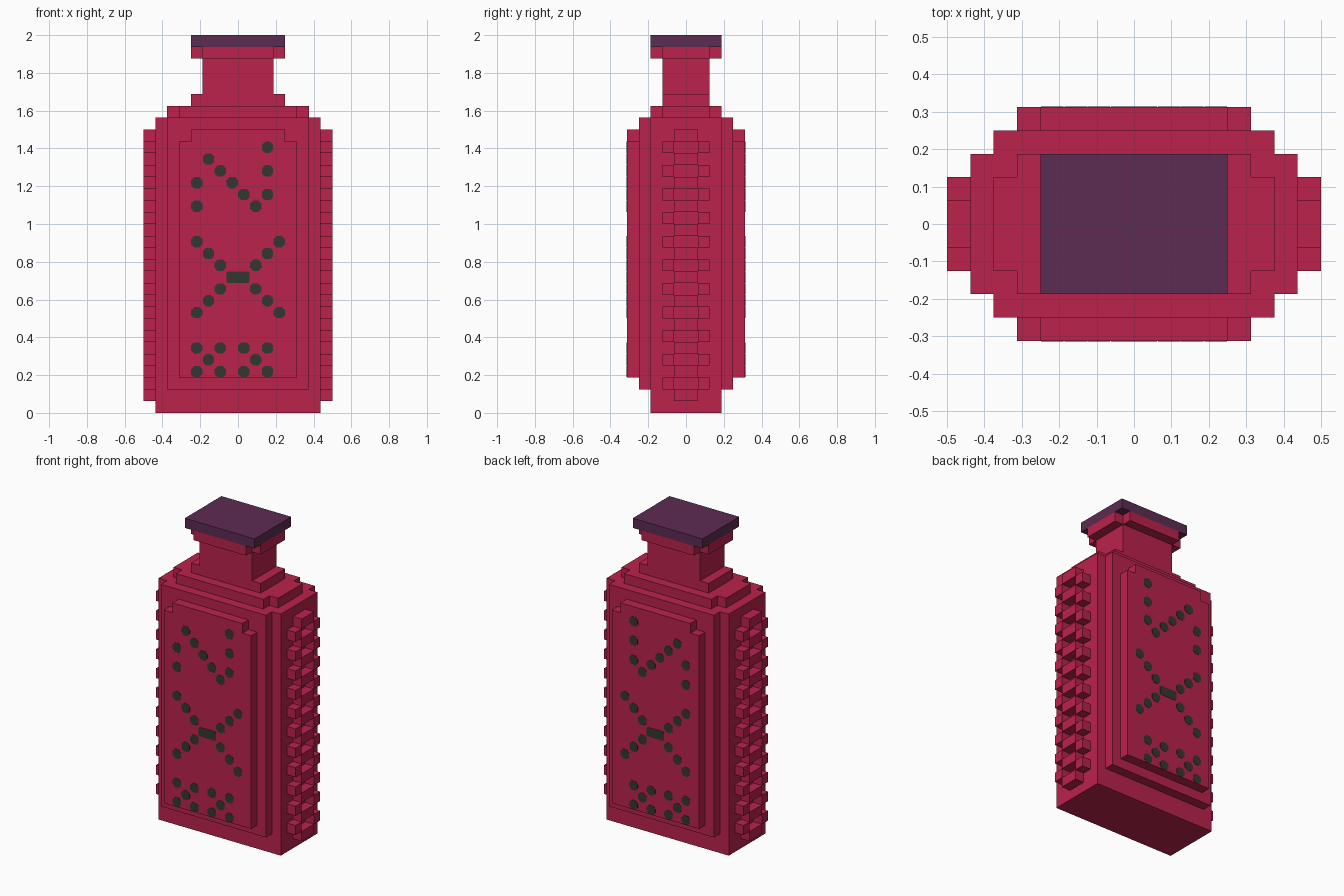
import bpy, bmesh
from mathutils import Vector

if "Cube" in bpy.data.objects:
    bpy.data.objects.remove(bpy.data.objects["Cube"])

U = 2 / 32  # one block


def material(name, rgb):
    m = bpy.data.materials.new(name)
    m.diffuse_color = (*rgb, 1)
    m.use_nodes = True
    m.node_tree.nodes["Principled BSDF"].inputs["Base Color"].default_value = m.diffuse_color
    return m


RED = material("crimson", (0.49, 0.016, 0.070))
PURPLE = material("dark plum", (0.107, 0.025, 0.084))
GREY = material("charcoal", (0.034, 0.037, 0.034))


def add_prism(bm, outline, axis, a, b):
    """Extrude a 2D outline (in blocks) from a to b along 'z', 'y' or 'x'."""
    def place(p, q, d):
        v = {'z': (p, q, d), 'y': (p, d, q), 'x': (d, p, q)}[axis]
        return Vector(v) * U
    low = [bm.verts.new(place(p, q, a)) for p, q in outline]
    high = [bm.verts.new(place(p, q, b)) for p, q in outline]
    bm.faces.new(low)
    bm.faces.new(high)
    n = len(outline)
    for i in range(n):
        j = (i + 1) % n
        bm.faces.new((low[i], low[j], high[j], high[i]))


def finish(name, bm, mat):
    bmesh.ops.recalc_face_normals(bm, faces=bm.faces)
    me = bpy.data.meshes.new(name)
    bm.to_mesh(me)
    bm.free()
    me.materials.append(mat)
    ob = bpy.data.objects.new(name, me)
    bpy.context.collection.objects.link(ob)
    return ob


def rect(x0, x1, y0, y1):
    return [(x0, y0), (x1, y0), (x1, y1), (x0, y1)]


def cross(w, d):
    """Rectangle of half sizes w, d with one block missing at each corner."""
    q = [(w, d - 1), (w - 1, d - 1), (w - 1, d)]
    right_back = q + [(-x, y) for x, y in reversed(q)]
    return right_back + [(-x, -y) for x, y in right_back]


def part(name, outline, axis, a, b, mat=RED):
    bm = bmesh.new()
    add_prism(bm, outline, axis, a, b)
    return finish(name, bm, mat)


# Body, stepped shoulders, neck, rim and cap
part("body", rect(-7, 7, -3, 3), 'z', 0, 25)
part("lower_shoulder", cross(6, 3), 'z', 25, 26)
part("upper_shoulder", rect(-4, 4, -2, 2), 'z', 26, 27)
part("neck", rect(-3, 3, -2, 2), 'z', 27, 30)
part("rim", cross(4, 3), 'z', 30, 31)
part("cap", rect(-4, 4, -3, 3), 'z', 31, 32, PURPLE)

# Raised panels on front and back
label = [(-5, 3), (5, 3), (5, 23), (4, 23), (4, 24), (-4, 24), (-4, 23), (-5, 23)]
for side, s in (("front", -1), ("back", 1)):
    part(side + "_panel", rect(-6, 6, 2, 25), 'y', 3 * s, 4 * s)
    part(side + "_raised_panel", label, 'y', 4 * s, 5 * s)

# Alternating studs on both narrow sides
for side, s in (("left", -1), ("right", 1)):
    bm = bmesh.new()
    for z in range(1, 24):
        spans = [(-1, 1)] if z % 2 else [(-2, -1), (1, 2)]
        for y0, y1 in spans:
            add_prism(bm, rect(y0, y1, z, z + 1), 'x', 7 * s, 8 * s)
    finish(side + "_studs", bm, RED)

# Dot ornament: a zigzag, a diagonal cross and a checkered band
dots = [(-4, 17), (-4, 19), (2, 22), (2, 20), (2, 18)]
dots += [(-3 + i, 21 - i) for i in range(5)]
for i in range(1, 4):
    dots += [(x, z) for x in (i, -1 - i) for z in (11 + i, 11 - i)]
dots += [(x, z) for x in (-4, -2, 0, 2) for z in (3, 5)] + [(-3, 4), (1, 4)]


def octagon(x0, x1, z0, z1, c=0.27):
    return [(x0 + c, z0), (x1 - c, z0), (x1, z0 + c), (x1, z1 - c),
            (x1 - c, z1), (x0 + c, z1), (x0, z1 - c), (x0, z0 + c)]


for side, s in (("front", -1), ("back", 1)):
    bm = bmesh.new()
    e = 0.02
    for x, z in dots:
        add_prism(bm, octagon(x + e, x + 1 - e, z + e, z + 1 - e), 'y', 4.98 * s, 5.03 * s)
    # joined pair at the middle of the cross
    add_prism(bm, octagon(-1 + e, 1 - e, 11 + e, 12 - e, 0.1), 'y', 4.98 * s, 5.03 * s)
    finish(side + "_dots", bm, GREY)
